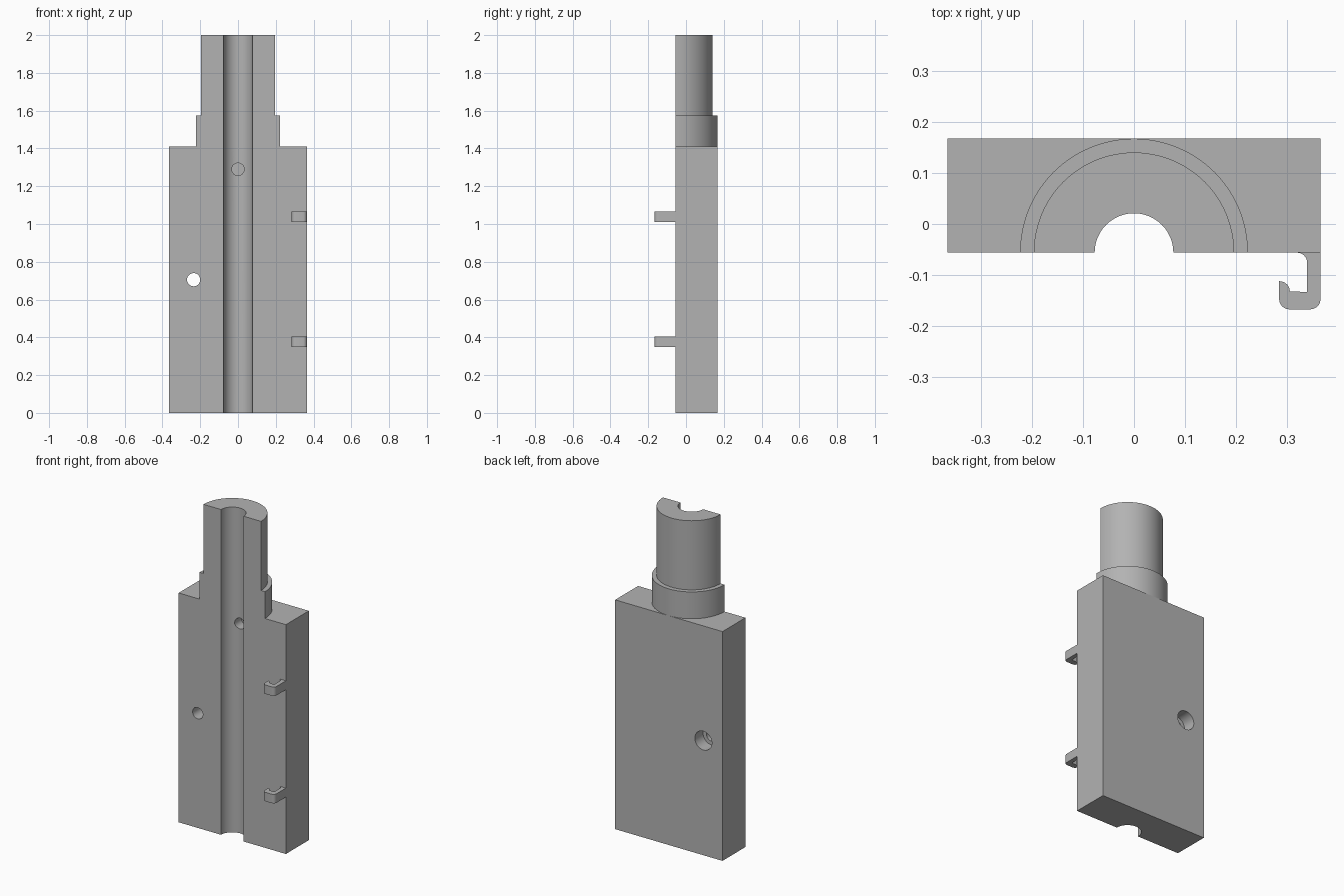
import bpy, bmesh
from math import sin, cos, pi, radians
from mathutils import Matrix

cube = bpy.data.objects.get("Cube")
if cube:
    bpy.data.objects.remove(cube, do_unlink=True)

grey = bpy.data.materials.new("plain grey")
grey.use_nodes = True
COLOUR = (0.45, 0.45, 0.45, 1)
grey.diffuse_color = COLOUR
grey.node_tree.nodes["Principled BSDF"].inputs["Base Color"].default_value = COLOUR

FRONT, BACK = -0.056, 0.167
HALF_W, BORE = 0.365, 0.077


def finish(name, bm):
    bmesh.ops.recalc_face_normals(bm, faces=bm.faces)
    mesh = bpy.data.meshes.new(name)
    bm.to_mesh(mesh)
    bm.free()
    obj = bpy.data.objects.new(name, mesh)
    bpy.context.collection.objects.link(obj)
    mesh.materials.append(grey)
    return obj


def arc(cx, cy, r, start, end, steps):
    angles = [radians(start + (end - start) * i / steps) for i in range(steps + 1)]
    return [(cx + r * cos(a), cy + r * sin(a)) for a in angles]


def extrude(name, outline, z0, z1):
    bm = bmesh.new()
    face = bm.faces.new([bm.verts.new((x, y, z0)) for x, y in outline])
    top = bmesh.ops.extrude_face_region(bm, geom=[face])["geom"]
    verts = [v for v in top if isinstance(v, bmesh.types.BMVert)]
    bmesh.ops.translate(bm, verts=verts, vec=(0, 0, z1 - z0))
    return finish(name, bm)


def drill(target, name, x, z, r, y0, y1):
    # Cylindrical cutter lying along y
    bm = bmesh.new()
    place = Matrix.Translation((x, (y0 + y1) / 2, z)) @ Matrix.Rotation(pi / 2, 4, "X")
    bmesh.ops.create_cone(bm, cap_ends=True, segments=32, radius1=r, radius2=r,
                          depth=y1 - y0, matrix=place)
    cutter = finish(name, bm)
    cutter.hide_render = True
    cutter.hide_set(True)
    mod = target.modifiers.new(name, "BOOLEAN")
    mod.operation = "DIFFERENCE"
    mod.solver = "EXACT"
    mod.object = cutter
    return cutter


def smooth(obj):
    bpy.ops.object.select_all(action="DESELECT")
    obj.select_set(True)
    bpy.context.view_layer.objects.active = obj
    bpy.ops.object.shade_smooth_by_angle(angle=radians(30))


# Half-round channel shared by all three sections
channel = arc(0, FRONT, BORE, 180, 0, 24)

# Rectangular block
body = extrude("body_block", channel + [(HALF_W, FRONT), (HALF_W, BACK),
                                        (-HALF_W, BACK), (-HALF_W, FRONT)], 0, 1.41)

# Half-round collar and neck
collar = extrude("collar", channel + arc(0, FRONT, BACK - FRONT, 0, 180, 48), 1.41, 1.575)
neck = extrude("neck", channel + arc(0, FRONT, 0.196, 0, 180, 48), 1.575, 2)

# Cable hooks with rounded corners
hook_shape = (
    [(HALF_W, FRONT)]
    + arc(0.345, -0.147, 0.02, 0, -90, 6)
    + arc(0.304, -0.147, 0.02, 270, 180, 6)
    + [(0.284, -0.112)]
    + arc(0.285, -0.132, 0.02, 90, 0, 6)
    + [(0.339, -0.133)]
    + arc(0.319, FRONT - 0.02, 0.02, 0, 90, 6)
)
hooks = [extrude(name, hook_shape, z, z + 0.055)
         for name, z in (("lower_hook", 0.35), ("upper_hook", 1.01))]

# Stepped screw hole and blind hole in the channel
cutters = [
    drill(body, "screw_hole_cutter", -0.235, 0.705, 0.035, -0.1, 0.2),
    drill(body, "screw_head_cutter", -0.235, 0.705, 0.058, 0.087, 0.2),
    drill(body, "channel_hole_cutter", 0, 1.29, 0.033, -0.03, 0.08),
]

# Bake the holes into the block, then drop the cutters
bpy.context.view_layer.update()
drilled = bpy.data.meshes.new_from_object(
    body.evaluated_get(bpy.context.evaluated_depsgraph_get()))
body.modifiers.clear()
body.data = drilled
for cutter in cutters:
    bpy.data.objects.remove(cutter, do_unlink=True)

for part in [body, collar, neck] + hooks:
    smooth(part)
